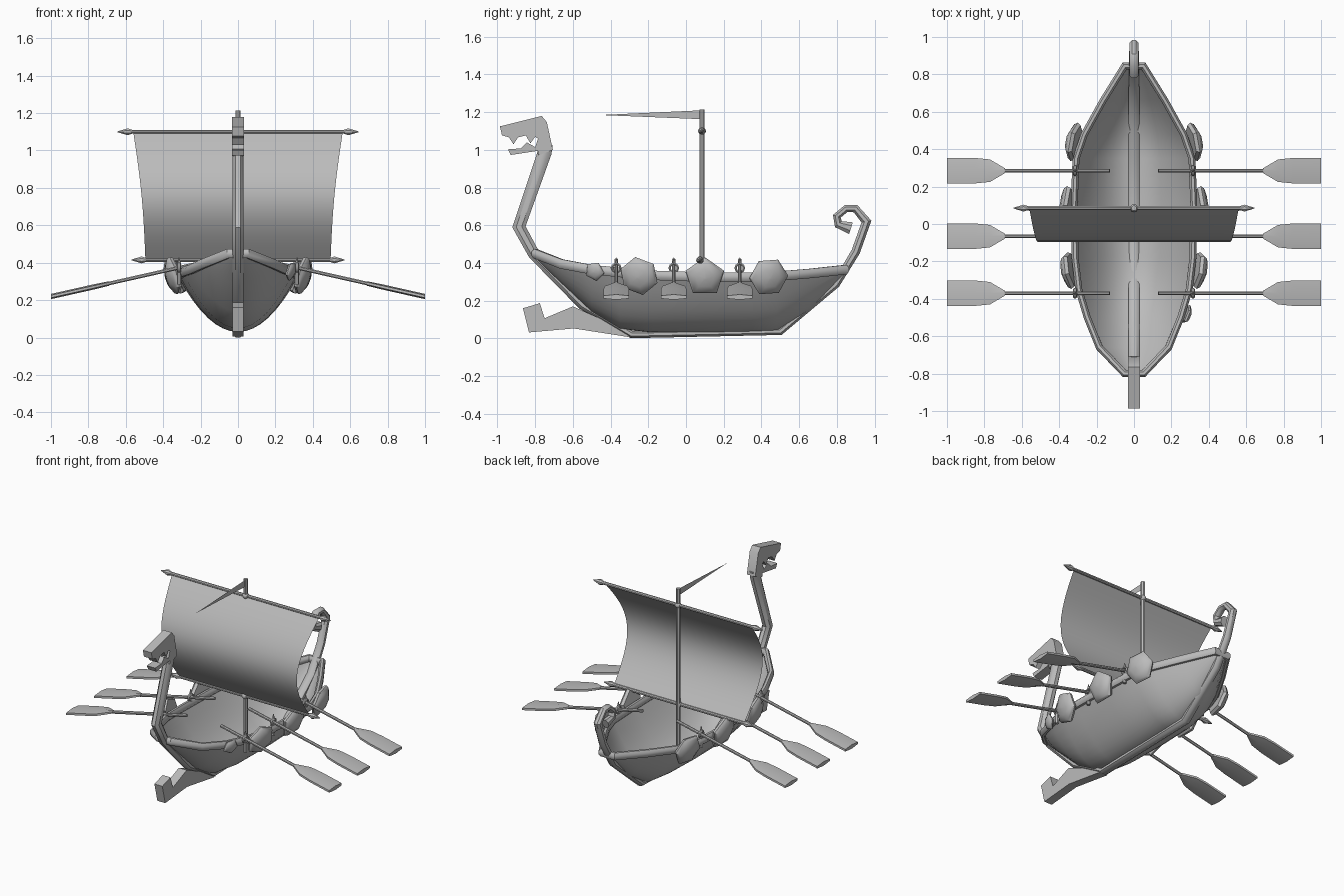
import bpy, bmesh, math
from mathutils import Vector, Matrix

cube = bpy.data.objects.get("Cube")
if cube:
    bpy.data.objects.remove(cube, do_unlink=True)

grey = bpy.data.materials.new("plain grey")
grey.use_nodes = True
grey.diffuse_color = (0.5, 0.5, 0.5, 1)
grey.node_tree.nodes["Principled BSDF"].inputs["Base Color"].default_value = (0.5, 0.5, 0.5, 1)
parts = []


def finish(name, bm, recalc=True):
    if recalc:
        bmesh.ops.recalc_face_normals(bm, faces=bm.faces)
    me = bpy.data.meshes.new(name)
    bm.to_mesh(me)
    bm.free()
    me.materials.append(grey)
    ob = bpy.data.objects.new(name, me)
    bpy.context.collection.objects.link(ob)
    parts.append(ob)
    return ob


def loft(name, rings, closed=True, loop=False):
    """Skin a list of equal-length rings; closed rings get end caps."""
    bm = bmesh.new()
    rows = [[bm.verts.new(p) for p in r] for r in rings]
    n = len(rows[0])
    pairs = list(zip(rows, rows[1:])) + ([(rows[-1], rows[0])] if loop else [])
    for a, b in pairs:
        for i in range(n if closed else n - 1):
            j = (i + 1) % n
            bm.faces.new((a[i], a[j], b[j], b[i]))
    if closed and not loop:
        bm.faces.new(rows[0])
        bm.faces.new(rows[-1])
    return finish(name, bm)


def sweep(name, pts, radii, ref=(0, 0, 1), sides=8, loop=False):
    """Sweep an oval along a path; radii are (sideways, along ref) per point."""
    pts = [Vector(p) for p in pts]
    n, rings = len(pts), []
    for i, p in enumerate(pts):
        a = pts[i - 1] if i or loop else p
        b = pts[(i + 1) % n] if i < n - 1 or loop else p
        d1, d2 = (p - a).normalized(), (b - p).normalized()
        t = (d1 + d2).normalized()
        u = t.cross(Vector(ref)).normalized()
        v = u.cross(t)
        miter = 1 / max(0.7, t.dot(d2 if d2.length else d1))
        rings.append([p + u * radii[i][0] * miter * math.cos(k) + v * radii[i][1] * math.sin(k)
                      for k in (2 * math.pi * (q + 0.5) / sides for q in range(sides))])
    return loft(name, rings, loop=loop)


def rod(name, a, b, r, ref=(0, 0, 1)):
    return sweep(name, [a, b], [(r, r)] * 2, ref)


def slab(name, outline, half):
    """Extrude a (y, z) outline to both sides of x = 0."""
    bm = bmesh.new()
    face = bm.faces.new([bm.verts.new((-half, y, z)) for y, z in outline])
    if half:
        ext = bmesh.ops.extrude_face_region(bm, geom=[face])
        verts = [g for g in ext["geom"] if isinstance(g, bmesh.types.BMVert)]
        bmesh.ops.translate(bm, verts=verts, vec=(2 * half, 0, 0))
    return finish(name, bm)


# Hull: stations of (y, half width, rim height, keel height)
stations = [(-0.80, 0.05, 0.45, 0.42), (-0.66, 0.185, 0.395, 0.29), (-0.50, 0.25, 0.365, 0.14),
            (-0.35, 0.295, 0.35, 0.05), (-0.18, 0.315, 0.335, 0.03), (0.10, 0.32, 0.325, 0.03),
            (0.35, 0.31, 0.325, 0.035), (0.48, 0.265, 0.33, 0.04), (0.66, 0.165, 0.345, 0.15),
            (0.845, 0.05, 0.365, 0.345)]
loft("hull", [[(w * k / 8, y, zk + (zr - zk) * (k / 8) ** 2) for k in range(-8, 9)]
              for y, w, zr, zk in stations], closed=False)

# Gunwale rail around the rim
rim = [(w, y, z) for y, w, z, _ in stations]
rim += [(-w, y, z) for y, w, z, _ in reversed(stations)]
sweep("gunwale", rim, [(0.02, 0.027)] * len(rim), loop=True)

# Neck, stem, keel, sternpost and curled tail as one beam: (y, z, half depth, half width)
beam = [(-0.743, 1.03, 0.04, 0.032), (-0.75, 0.985, 0.04, 0.032), (-0.886, 0.592, 0.035, 0.032),
        (-0.807, 0.448, 0.033, 0.032), (-0.548, 0.18, 0.03, 0.032), (-0.288, 0.02, 0.02, 0.032),
        (0.5, 0.037, 0.02, 0.032), (0.796, 0.288, 0.022, 0.03), (0.90, 0.46, 0.025, 0.028),
        (0.957, 0.62, 0.025, 0.026), (0.90, 0.688, 0.021, 0.026), (0.85, 0.69, 0.02, 0.026),
        (0.80, 0.648, 0.02, 0.026), (0.808, 0.606, 0.022, 0.026), (0.875, 0.585, 0.035, 0.026)]
sweep("stem_keel_and_tail", [(0, y, z) for y, z, _, _ in beam], [(a, b) for _, _, a, b in beam],
      ref=(1, 0, 0))

# Beast head with toothed jaws
slab("figurehead", [(-0.706, 1.0), (-0.738, 1.147), (-0.765, 1.18), (-0.987, 1.125), (-0.976, 1.077),
                    (-0.94, 1.067), (-0.915, 1.03), (-0.89, 1.067), (-0.85, 1.077), (-0.825, 1.035),
                    (-0.80, 1.07), (-0.785, 1.06), (-0.80, 1.015), (-0.845, 1.04), (-0.875, 1.008),
                    (-0.945, 1.003), (-0.93, 0.973), (-0.786, 0.995), (-0.786, 0.97)], 0.032)
# Ram at the waterline
slab("ram", [(-0.288, 0.005), (-0.595, 0.053), (-0.833, 0.032), (-0.865, 0.16), (-0.775, 0.187),
             (-0.75, 0.107), (-0.60, 0.17), (-0.458, 0.107)], 0.03)

# Mast, pennant, yards
rod("mast", (0, 0.085, 0.03), (0, 0.085, 1.215), 0.014, (1, 0, 0))
slab("pennant", [(-0.455, 1.185), (0.085, 1.21), (0.085, 1.163)], 0)


def yard(name, half, y, z):
    prof = [(-half, 0.002), (-half + 0.055, 0.02), (-half + 0.08, 0.011)]
    prof += [(-x, r) for x, r in reversed(prof)]
    sweep(name, [(x, y, z) for x, _ in prof], [(r, r) for _, r in prof])
    bm = bmesh.new()
    bmesh.ops.create_icosphere(bm, subdivisions=2, radius=0.021, matrix=Matrix.Translation((0, y, z)))
    finish(name + "_binding", bm)


yard("upper_yard", 0.645, 0.085, 1.10)
yard("lower_yard", 0.57, 0.075, 0.415)

# Sail bellied toward the bow, narrowing to its foot
rows = []
for i in range(17):
    t = i / 16
    y = 0.085 - 0.01 * t - 0.175 * math.sin(math.pi * t)
    w = 0.56 - 0.065 * t - 0.012 * math.sin(math.pi * t)
    rows.append([(w * k / 4, y, 1.10 - 0.685 * t) for k in range(-4, 5)])
loft("sail", rows, closed=False)

# Oars with oarlocks
for side, label in ((1, "left"), (-1, "right")):
    for n, y in enumerate((-0.37, -0.065, 0.285), 1):
        def at(x):
            return 0.415 - 0.225 * (x - 0.13)
        rod(f"{label}_oar_shaft_{n}", (side * 0.13, y, at(0.13)), (side * 0.72, y, at(0.72)), 0.0105)
        blade = []
        for x, hw, th in ((0.69, 0.013, 0.012), (0.77, 0.06, 0.014), (0.85, 0.068, 0.014), (1.0, 0.068, 0.014)):
            z = at(x)
            blade.append([(side * x, y + a * hw, z + b * th) for a, b in
                          ((-1, -0.5), (0, -1), (1, -0.5), (1, 0.5), (0, 1), (-1, 0.5))])
        loft(f"{label}_oar_blade_{n}", blade)
        x, z = side * 0.315, at(0.315)
        ring = [(x, y + 0.022 * math.cos(a), z + 0.022 * math.sin(a))
                for a in (math.tau * k / 10 for k in range(10))]
        sweep(f"{label}_oarlock_ring_{n}", ring, [(0.007, 0.01)] * 10, (1, 0, 0), 6, True)
        sweep(f"{label}_oarlock_post_{n}", [(x, y, z - 0.09), (x, y, z - 0.02)],
              [(0.012, 0.012)] * 2, (1, 0, 0), 6)
        sweep(f"{label}_oarlock_spike_{n}", [(x, y, z + 0.015), (x, y, z + 0.055)],
              [(0.012, 0.012), (0.002, 0.002)], (1, 0, 0), 6)


# Domed shields hung on the rail
def shield(name, side, x, y, z, size, sides, yaw, spin):
    rot = Matrix.Rotation(side * yaw, 3, 'Z') @ Matrix.Rotation(side * 0.25, 3, 'Y')
    rings = []
    for r, d in ((0.9, -0.022), (1, -0.005), (0.88, 0.012), (0.5, 0.028), (0.06, 0.033)):
        rings.append([Vector((side * x, y, z)) + rot @ Vector(
            (side * d * size / 0.1, r * size * math.sin(spin + math.tau * k / sides),
             r * size * math.cos(spin + math.tau * k / sides))) for k in range(sides)])
    loft(name, rings)


for side, label in ((1, "left"), (-1, "right")):
    shield(f"{label}_front_shield", side, 0.35, -0.25, 0.33, 0.105, 6, -0.2, -0.15)
    shield(f"{label}_middle_shield", side, 0.355, 0.10, 0.325, 0.108, 5, 0.0, 0.0)
    shield(f"{label}_rear_shield", side, 0.325, 0.44, 0.325, 0.105, 6, 0.2, 0.45)
shield("left_small_shield", 1, 0.285, -0.485, 0.355, 0.054, 5, -0.35, 0.5)

# Smooth shading with sharp edges kept
bpy.ops.object.select_all(action='DESELECT')
for ob in parts:
    ob.select_set(True)
bpy.context.view_layer.objects.active = parts[0]
bpy.ops.object.shade_smooth_by_angle(angle=math.radians(40))
